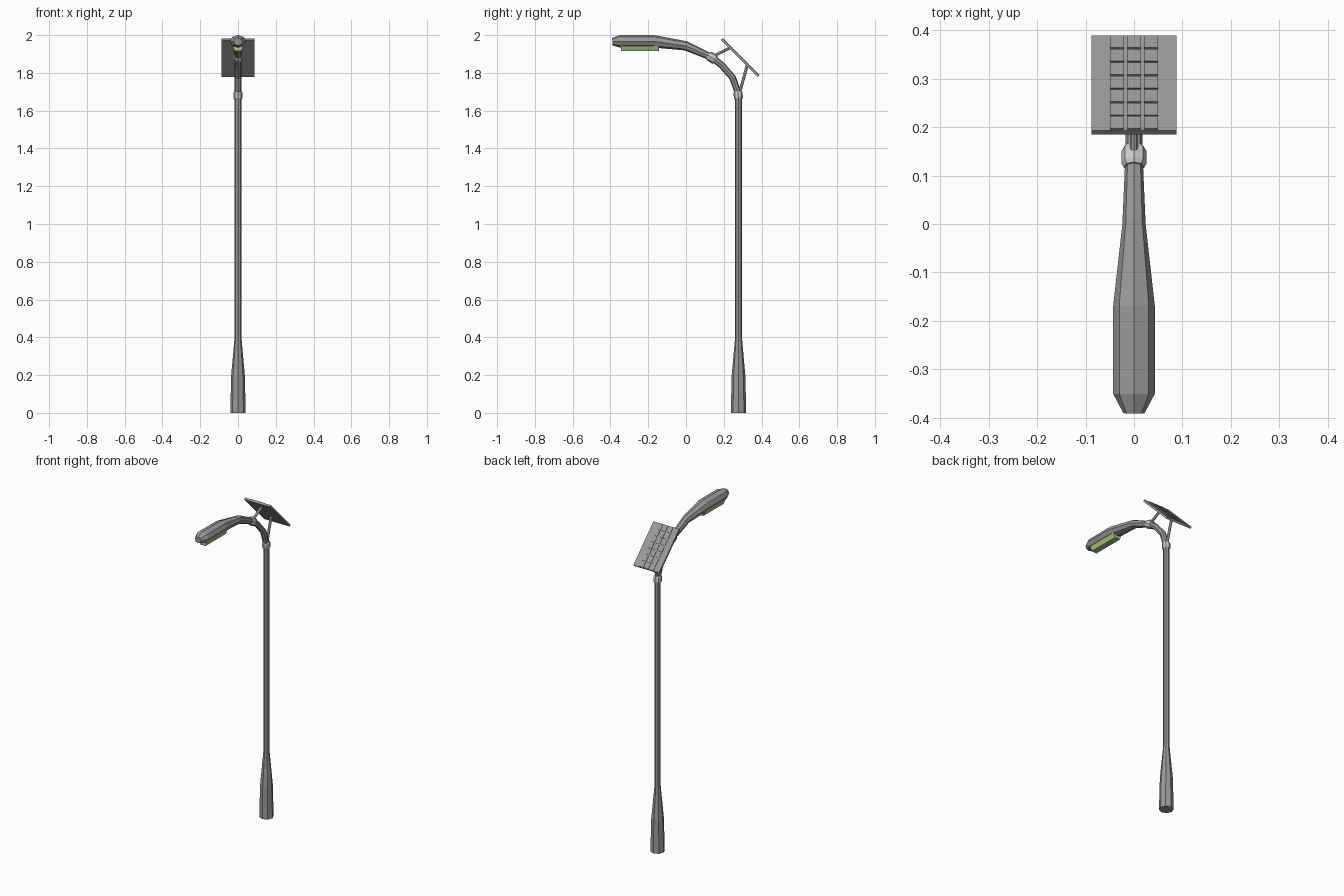
import bpy, bmesh, math
from mathutils import Vector, Matrix

if "Cube" in bpy.data.objects:
    bpy.data.objects.remove(bpy.data.objects["Cube"])


def material(name, r, g, b):
    m = bpy.data.materials.new(name)
    m.diffuse_color = (r, g, b, 1)
    m.use_nodes = True
    m.node_tree.nodes["Principled BSDF"].inputs["Base Color"].default_value = m.diffuse_color
    return m


DARK = material("dark_grey", .32, .32, .32)
MID = material("mid_grey", .52, .52, .52)
GREEN = material("lens_green", .42, .58, .24)


def finish(name, bm, mat):
    bmesh.ops.recalc_face_normals(bm, faces=bm.faces)
    me = bpy.data.meshes.new(name)
    bm.to_mesh(me)
    bm.free()
    ob = bpy.data.objects.new(name, me)
    bpy.context.collection.objects.link(ob)
    me.materials.append(mat)
    return ob


def sweep(name, path, mat, sides=8):
    """Tube along (y, z, half_width, half_height) stations in the x = 0 plane."""
    bm = bmesh.new()
    pts = [Vector((0, p[0], p[1])) for p in path]
    rings = []
    for i, (p, s) in enumerate(zip(pts, path)):
        t = Vector()
        if i > 0:
            t += (p - pts[i - 1]).normalized()
        if i < len(pts) - 1:
            t += (pts[i + 1] - p).normalized()
        t.normalize()
        side = Vector((1, 0, 0))
        up = t.cross(side)
        rings.append([bm.verts.new(p + side * (s[2] * math.sin(a)) + up * (s[3] * math.cos(a)))
                      for a in (math.tau * k / sides for k in range(sides))])
    for a, b in zip(rings, rings[1:]):
        for k in range(sides):
            j = (k + 1) % sides
            bm.faces.new((a[k], a[j], b[j], b[k]))
    bm.faces.new(rings[0])
    bm.faces.new(rings[-1])
    return finish(name, bm, mat)


def add_box(bm, centre, size):
    m = Matrix.Translation(centre) @ Matrix.Diagonal((*size, 1))
    return bmesh.ops.create_cube(bm, size=1, matrix=m)["verts"]


def collar(name, a, b, r):
    # short ring with chamfered ends
    a, b = Vector(a), Vector(b)
    stations = [(0, r * .82), (.2, r), (.8, r), (1, r * .82)]
    sweep(name, [(*a.lerp(b, f), q, q) for f, q in stations], MID)


PY = 0.278

# Pole with flared base
sweep("pole", [(PY, 0, .041, .041), (PY, .2, .036, .036),
               (PY, .4, .018, .018), (PY, 1.68, .018, .018)], DARK)

# Curved arm widening into the lamp head
sweep("arm_and_lamp_head", [
    (PY, 1.67, .018, .018), (.273, 1.70, .018, .018), (.247, 1.775, .018, .018),
    (.19, 1.84, .018, .018), (.137, 1.882, .018, .018), (0, 1.943, .024, .025),
    (-.17, 1.967, .043, .033), (-.35, 1.967, .043, .033), (-.39, 1.965, .022, .02)], DARK)

# Collars
collar("lower_collar", (PY, 1.66), (.275, 1.703), .024)
collar("upper_collar", (.158, 1.868), (.117, 1.893), .026)

# Panel struts
sweep("upper_strut", [(.137, 1.885, .008, .008), (.232, 1.932, .008, .008)], MID)
sweep("lower_strut", [(.281, 1.685, .008, .008), (.324, 1.84, .008, .008)], MID)

# Solar panel, tilted toward the back
tilt = Matrix.Translation((0, .287, 1.88)) @ Matrix.Rotation(math.radians(-45), 4, 'X')
bm = bmesh.new()
add_box(bm, (0, 0, 0), (.176, .277, .012))
bm.transform(tilt)
finish("solar_panel", bm, DARK)

# Raised cells
bm = bmesh.new()
pitch = .0393
for col in (-1, 0, 1):
    for row in range(7):
        add_box(bm, (col * .0355, (row - 3) * pitch, .006), (.029, .0355, .005))
bm.transform(tilt)
finish("solar_cells", bm, DARK)

# Lamp lens, narrower at the bottom
bm = bmesh.new()
for v in add_box(bm, (0, -.243, 1.931), (.06, .2, .032)):
    if v.co.z < 1.93:
        v.co.x *= .6
finish("lamp_lens", bm, GREEN)
